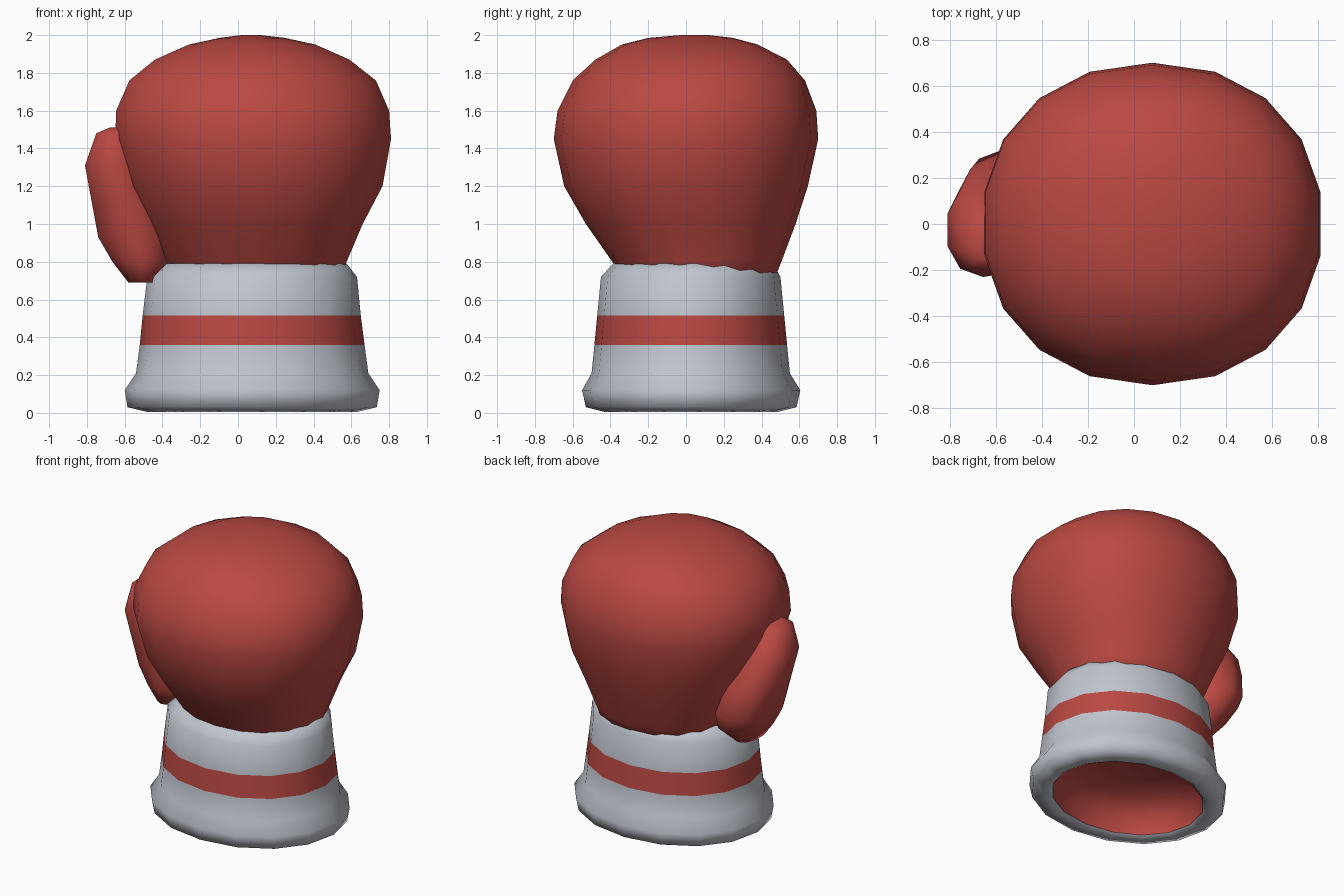
import bpy
import bmesh
import math

if "Cube" in bpy.data.objects:
    bpy.data.objects.remove(bpy.data.objects["Cube"], do_unlink=True)


def material(name, rgb):
    mat = bpy.data.materials.new(name)
    mat.use_nodes = True
    colour = (*rgb, 1)
    mat.diffuse_color = colour
    mat.node_tree.nodes["Principled BSDF"].inputs["Base Color"].default_value = colour
    return mat


RED = material("glove red", (0.49, 0.065, 0.055))
GREY = material("cuff grey", (0.53, 0.56, 0.62))


def unit_ring(sides, power, turn):
    """Rounded-square outline filling -1 to 1 on both axes, turned by a share of one side."""
    pts = []
    for i in range(sides):
        a = 2 * math.pi * (i + turn) / sides
        pts.append([math.copysign(abs(v) ** (2 / power), v) for v in (math.cos(a), math.sin(a))])
    big_u, big_v = (max(p[k] for p in pts) for k in (0, 1))
    return [(u / big_u, v / big_v) for u, v in pts]


def loft(name, rows, sides, power, turn, mats, caps=(True, True), band=None):
    """Skin a stack of rings, each given as height, left, right, front and back limits."""
    bm = bmesh.new()
    outline = unit_ring(sides, power, turn)
    rings = []
    for z, x0, x1, y0, y1 in rows:
        rings.append([bm.verts.new(((x0 + x1) / 2 + u * (x1 - x0) / 2,
                                    (y0 + y1) / 2 + v * (y1 - y0) / 2, z))
                      for u, v in outline])
    for level, (a, b) in enumerate(zip(rings, rings[1:])):
        for i in range(sides):
            j = (i + 1) % sides
            face = bm.faces.new((a[i], a[j], b[j], b[i]))
            face.material_index = 1 if level == band else 0
    if caps[0]:
        bm.faces.new(rings[0][::-1])
    if caps[1]:
        bm.faces.new(rings[-1])
    mesh = bpy.data.meshes.new(name)
    bm.to_mesh(mesh)
    bm.free()
    for mat in mats:
        mesh.materials.append(mat)
    obj = bpy.data.objects.new(name, mesh)
    bpy.context.collection.objects.link(obj)
    bpy.ops.object.select_all(action="DESELECT")
    obj.select_set(True)
    bpy.context.view_layer.objects.active = obj
    bpy.ops.object.shade_smooth_by_angle(angle=math.radians(85))
    return obj


# Padded fist, narrow at the wrist and domed on top
loft("padded_fist", [
    (0.66, -0.31, 0.52, -0.30, 0.45),
    (0.80, -0.39, 0.575, -0.39, 0.505),
    (1.00, -0.48, 0.66, -0.53, 0.58),
    (1.20, -0.58, 0.765, -0.645, 0.645),
    (1.45, -0.65, 0.81, -0.70, 0.70),
    (1.60, -0.645, 0.80, -0.68, 0.69),
    (1.76, -0.575, 0.73, -0.60, 0.63),
    (1.87, -0.44, 0.59, -0.48, 0.535),
    (1.95, -0.26, 0.41, -0.34, 0.38),
    (1.985, -0.10, 0.25, -0.20, 0.25),
    (2.00, 0.02, 0.12, -0.03, 0.12),
], 18, 2.15, 0.5, [RED])

# Thumb, leaning forward towards its tip
loft("thumb", [
    (0.69, -0.58, -0.43, -0.14, 0.14),
    (0.80, -0.665, -0.36, -0.18, 0.27),
    (0.93, -0.74, -0.36, -0.20, 0.33),
    (1.12, -0.775, -0.42, -0.22, 0.28),
    (1.31, -0.81, -0.50, -0.23, 0.18),
    (1.48, -0.75, -0.56, -0.20, 0.05),
    (1.51, -0.68, -0.60, -0.15, -0.02),
], 10, 2.2, 0.5, [RED])

# Cuff with a rolled hem and a red band
loft("cuff", [
    (0.03, -0.45, 0.60, -0.40, 0.455),
    (0.005, -0.48, 0.63, -0.43, 0.485),
    (0.03, -0.585, 0.735, -0.53, 0.585),
    (0.12, -0.60, 0.75, -0.55, 0.605),
    (0.21, -0.54, 0.69, -0.50, 0.55),
    (0.36, -0.52, 0.67, -0.485, 0.535),
    (0.515, -0.505, 0.65, -0.47, 0.52),
    (0.72, -0.48, 0.63, -0.45, 0.50),
    (0.79, -0.40, 0.575, -0.385, 0.46),
    (0.79, -0.34, 0.51, -0.33, 0.41),
], 16, 2.05, 0, [GREY, RED], caps=(False, False), band=5)

# Padded lining seen through the wrist opening
lining = loft("lining", [
    (0.02, -0.45, 0.60, -0.40, 0.455),
    (0.14, -0.43, 0.58, -0.38, 0.435),
    (0.22, -0.28, 0.43, -0.25, 0.30),
    (0.25, -0.08, 0.23, -0.08, 0.13),
], 16, 2.05, 0, [RED], caps=(False, True))
lining.data.flip_normals()
